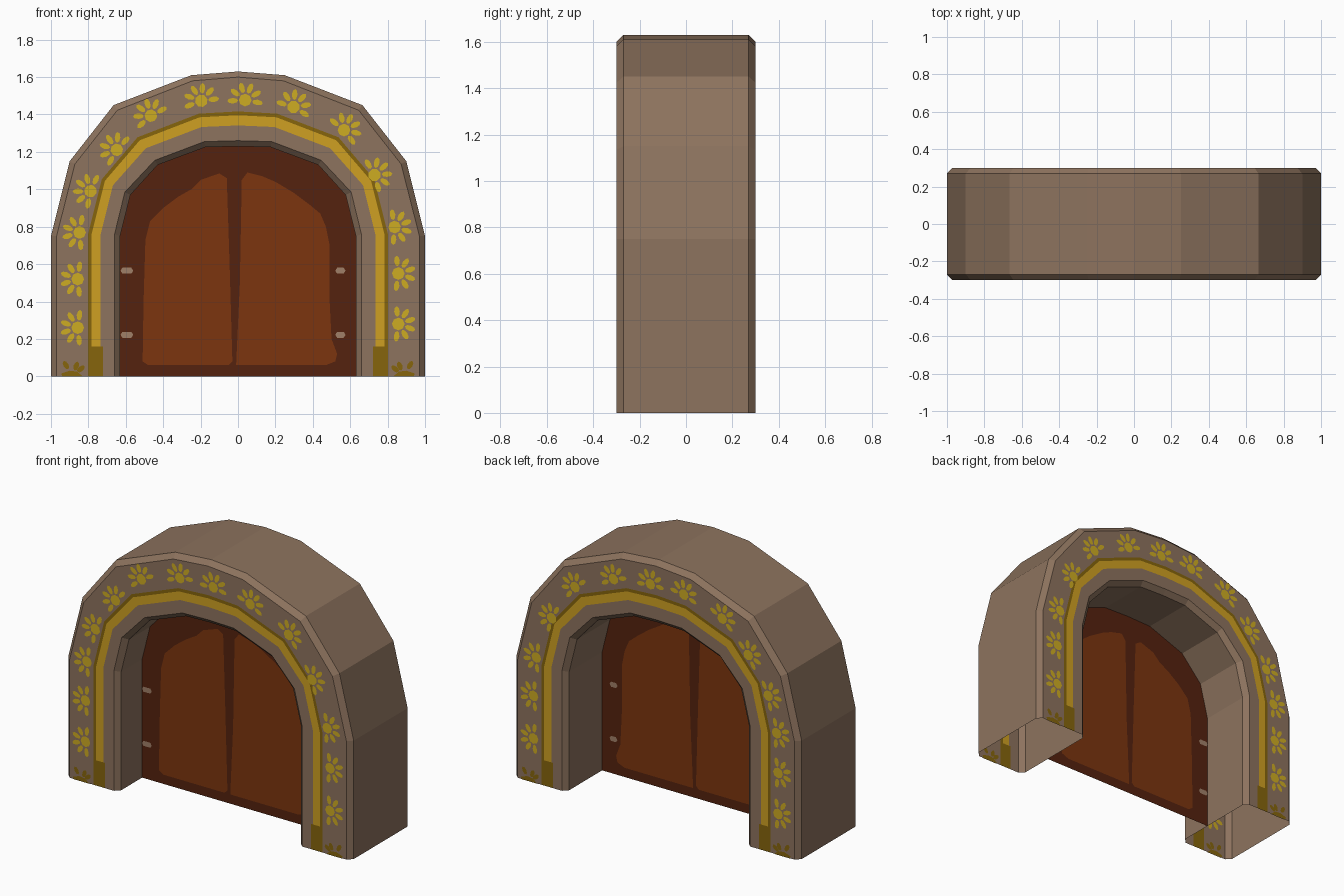
import bpy, bmesh, math
from mathutils import Vector

if "Cube" in bpy.data.objects:
    bpy.data.objects.remove(bpy.data.objects["Cube"])


def material(name, r, g, b):
    lin = [(c / 255 / 12.92) if c < 10 else ((c / 255 + 0.055) / 1.055) ** 2.4 for c in (r, g, b)]
    m = bpy.data.materials.new(name)
    m.diffuse_color = (*lin, 1)
    m.use_nodes = True
    m.node_tree.nodes["Principled BSDF"].inputs["Base Color"].default_value = m.diffuse_color
    return m


STONE = material("stone brown", 141, 115, 94)
GOLD = material("gold", 207, 160, 34)
DARK_GOLD = material("dark gold", 134, 101, 12)
YELLOW = material("flower yellow", 206, 172, 34)
FRAME = material("dark door wood", 85, 34, 14)
PANEL = material("door wood", 124, 53, 14)
IRON = material("hinge tan", 160, 128, 104)


def make_object(name, bm, mats):
    me = bpy.data.meshes.new(name)
    bm.to_mesh(me)
    bm.free()
    for m in mats:
        me.materials.append(m)
    ob = bpy.data.objects.new(name, me)
    bpy.context.collection.objects.link(ob)
    return ob


def plate(bm, pts, y, mat=0):
    f = bm.faces.new([bm.verts.new((x, y, z)) for x, z in pts])
    f.material_index = mat
    f.normal_update()
    return f


def mirrored(half):
    """Half profile from right foot to crown, completed to the left foot."""
    return half + [(-x, z) for x, z in reversed(half[:-1])]


# Profiles of the arch, right foot to crown
FOOT = 0.16
outer = mirrored([(1, 0), (1, FOOT), (1, .75), (.9, 1.15), (.665, 1.45), (.25, 1.61), (0, 1.63)])
front_out = mirrored([(.97, 0), (.97, FOOT), (.97, .75), (.872, 1.135), (.645, 1.423), (.243, 1.58), (0, 1.6)])
front_in = mirrored([(.66, 0), (.66, FOOT), (.66, .76), (.605, .985), (.445, 1.155), (.18, 1.255), (0, 1.26)])
inner = mirrored([(.63, 0), (.63, FOOT), (.63, .75), (.575, .97), (.43, 1.13), (.175, 1.225), (0, 1.23)])

# Stone arch: hollow shell with chamfers and cut trim bands, open at the feet
bands = [1, .46, .40, .24, .20, 0]
bm = bmesh.new()
rings = []
for o, fo, fi, i in zip(outer, front_out, front_in, inner):
    half = [(o[0], -.27, o[1])]
    for t in bands:
        half.append((fi[0] + (fo[0] - fi[0]) * t, -.3, fi[1] + (fo[1] - fi[1]) * t))
    half.append((i[0], -.27, i[1]))
    loop = half + [(x, -y, z) for x, y, z in reversed(half)]
    rings.append([bm.verts.new(p) for p in loop])
n, h = len(rings[0]), len(rings[0]) // 2
for s in range(len(rings) - 1):
    foot = s in (0, len(rings) - 2)
    for k in range(n):
        a, b = rings[s], rings[s + 1]
        f = bm.faces.new((a[k], a[(k + 1) % n], b[(k + 1) % n], b[k]))
        col = k if k < h else n - 2 - k
        if col == 2:
            f.material_index = 2
        elif col == 3:
            f.material_index = 2 if foot else 1
        elif col == 4 and foot:
            f.material_index = 2
bmesh.ops.recalc_face_normals(bm, faces=bm.faces)
make_object("stone_arch", bm, [STONE, GOLD, DARK_GOLD])


# Painted flowers on both faces, petals fanning away from the opening
def ellipse(cx, cz, rl, rw, ang, count=8):
    ca, sa = math.cos(ang), math.sin(ang)
    pts = []
    for k in range(count):
        u, v = rl * math.cos(2 * math.pi * k / count), rw * math.sin(2 * math.pi * k / count)
        pts.append((cx + u * ca - v * sa, cz + u * sa + v * ca))
    return pts


flowers = [(-.89, .26), (-.89, .52), (-.88, .77), (-.82, 1.0), (-.675, 1.23), (-.485, 1.42), (-.205, 1.505),
           (.04, 1.51), (.31, 1.47), (.59, 1.34), (.76, 1.09), (.87, .8), (.89, .55), (.89, .28)]
bm = bmesh.new()
for y in (-.303, -.297, .297, .303):
    for x, z in flowers:
        d = Vector((x, max(z - .75, 0))).normalized()
        ang = math.atan2(d.y, d.x)
        bx, bz = x - d.x * .033, z - d.y * .033
        plate(bm, ellipse(bx, bz, .034, .034, ang), y)
        for deg in (-98, -58, -20, 18, 56, 96):
            a = ang + math.radians(deg)
            plate(bm, ellipse(bx + .067 * math.cos(a), bz + .067 * math.sin(a), .029, .015, a), y)
    # half-hidden dark flowers at ground level
    for side in (-1, 1):
        plate(bm, [(side * px, pz) for px, pz in ((.94, 0), (.945, .015), (.9, .03), (.86, .025), (.83, .0))], y, 1)
        for px, pz, deg in ((.92, .06, 60), (.865, .055, 110), (.84, .04, 140)):
            plate(bm, ellipse(side * px, pz, .025, .014, math.radians(deg * side)), y, 1)
make_object("painted_flowers", bm, [YELLOW, DARK_GOLD])

# Door sheet filling the opening
DOOR_Y = -.06
bm = bmesh.new()
plate(bm, inner, DOOR_Y)
make_object("door", bm, [FRAME])

# Door panels, visible from both sides
left_panel = [(-.48, .06), (-.51, .08), (-.505, .4), (-.495, .73), (-.47, .83), (-.4, .9), (-.32, .96), (-.25, 1.0),
              (-.2, 1.05), (-.1, 1.085), (-.06, 1.06), (-.045, .6), (-.03, .08), (-.05, .06)]
right_panel = [(-.01, .06), (.01, .5), (.02, 1.05), (.05, 1.09), (.13, 1.07), (.2, 1.04), (.3, .98), (.38, .92),
               (.44, .87), (.47, .8), (.49, .7), (.49, .4), (.5, .2), (.53, .12), (.52, .08), (.47, .06)]
bm = bmesh.new()
for y in (DOOR_Y - .003, DOOR_Y + .003):
    plate(bm, left_panel, y)
    plate(bm, right_panel, y)
make_object("door_panels", bm, [PANEL])

# Hinges
bm = bmesh.new()
for y in (DOOR_Y - .004, DOOR_Y + .004):
    for z in (.565, .222):
        for x0, x1 in ((-.628, -.56), (.52, .575)):
            c = .01
            plate(bm, [(x0 + c, z - .016), (x1 - c, z - .016), (x1, z), (x1 - c, z + .016), (x0 + c, z + .016), (x0, z)], y)
make_object("door_hinges", bm, [IRON])
